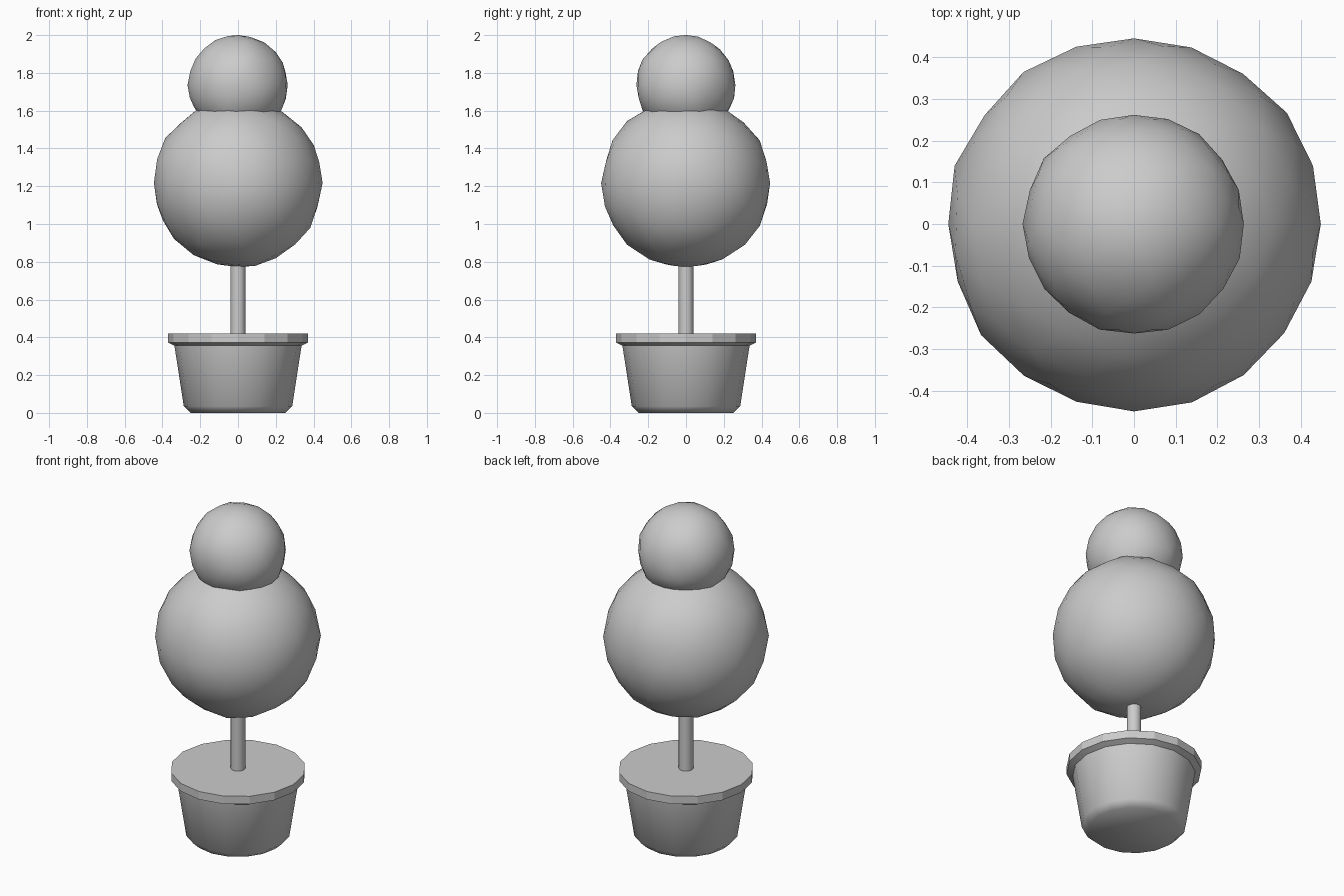
import bpy
import bmesh
import math
import random

if "Cube" in bpy.data.objects:
    bpy.data.objects.remove(bpy.data.objects["Cube"])

random.seed(4)
grey = bpy.data.materials.new("plain grey")
grey.diffuse_color = (0.6, 0.6, 0.6, 1)
grey.use_nodes = True
grey.node_tree.nodes["Principled BSDF"].inputs["Base Color"].default_value = grey.diffuse_color


def finish(name, bm, angle):
    mesh = bpy.data.meshes.new(name)
    bmesh.ops.recalc_face_normals(bm, faces=bm.faces)
    bm.to_mesh(mesh)
    bm.free()
    mesh.materials.append(grey)
    obj = bpy.data.objects.new(name, mesh)
    bpy.context.collection.objects.link(obj)
    bpy.ops.object.select_all(action='DESELECT')
    obj.select_set(True)
    bpy.context.view_layer.objects.active = obj
    bpy.ops.object.shade_smooth_by_angle(angle=math.radians(angle))
    return obj


def lathe(name, profile, sides, angle):
    """Closed solid of revolution from (radius, height) points."""
    bm = bmesh.new()
    rings = [[bm.verts.new((r * math.cos(math.tau * i / sides),
                            r * math.sin(math.tau * i / sides), z))
              for i in range(sides)] for r, z in profile]
    for low, high in zip(rings, rings[1:]):
        for i in range(sides):
            j = (i + 1) % sides
            bm.faces.new((low[i], low[j], high[j], high[i]))
    bm.faces.new(rings[0][::-1])
    bm.faces.new(rings[-1])
    return finish(name, bm, angle)


def foliage(name, radius, z, jitter):
    """Slightly uneven clipped ball."""
    bm = bmesh.new()
    bmesh.ops.create_icosphere(bm, subdivisions=3, radius=radius)
    for v in bm.verts:
        v.co *= 1 + random.uniform(-jitter, jitter)
        v.co.z += z
    return finish(name, bm, 60)


# Tapered pot with a chamfered foot
lathe("pot", [(0.25, 0.0), (0.287, 0.035), (0.338, 0.365)], 16, 50)

# Overhanging rim, closed on top by the soil level
lathe("pot_rim", [(0.335, 0.355), (0.37, 0.372), (0.37, 0.42)], 16, 20)

# Trunk
lathe("trunk", [(0.04, 0.40), (0.04, 0.85)], 12, 50)

# Two stacked foliage balls
foliage("lower_foliage", 0.448, 1.217, 0.012)
foliage("upper_foliage", 0.264, 1.736, 0.014)
